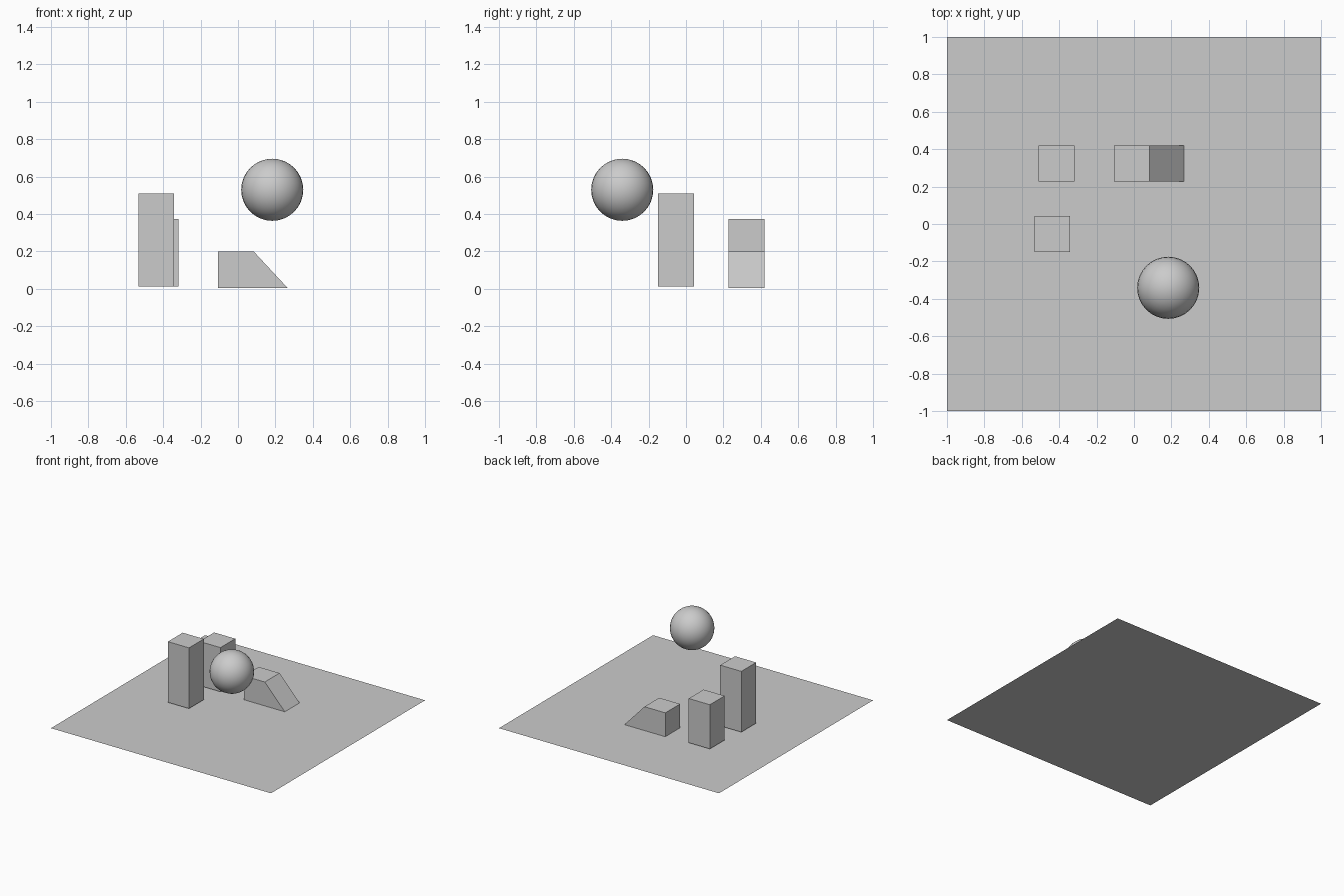
import bpy, bmesh

if "Cube" in bpy.data.objects:
    bpy.data.objects.remove(bpy.data.objects["Cube"])


def prism(name, profile, y0, y1):
    """Extrude an x-z outline from y0 to y1."""
    bm = bmesh.new()
    face = bm.faces.new([bm.verts.new((x, y0, z)) for x, z in profile])
    new = bmesh.ops.extrude_face_region(bm, geom=[face])["geom"]
    verts = [v for v in new if isinstance(v, bmesh.types.BMVert)]
    bmesh.ops.translate(bm, verts=verts, vec=(0, y1 - y0, 0))
    bmesh.ops.recalc_face_normals(bm, faces=bm.faces)
    mesh = bpy.data.meshes.new(name)
    bm.to_mesh(mesh)
    bm.free()
    obj = bpy.data.objects.new(name, mesh)
    bpy.context.collection.objects.link(obj)


def box(name, x, y, z0, z1, half=0.096):
    prism(name, [(x - half, z0), (x + half, z0), (x + half, z1), (x - half, z1)],
          y - half, y + half)


# Flat square floor
bpy.ops.mesh.primitive_plane_add(size=2)
bpy.context.object.name = "floor"

# Two upright pillars
box("tall_pillar", -0.437, -0.053, 0.012, 0.511)
box("short_pillar", -0.415, 0.324, 0.012, 0.375)

# Block with a sloping end
prism("ramp_block", [(-0.106, 0.004), (0.266, 0.004), (0.084, 0.2), (-0.106, 0.2)],
      0.228, 0.42)

# Floating ball
bpy.ops.mesh.primitive_uv_sphere_add(segments=32, ring_count=16, radius=0.166,
                                     location=(0.183, -0.341, 0.53))
bpy.context.object.name = "ball"
bpy.ops.object.shade_smooth()
